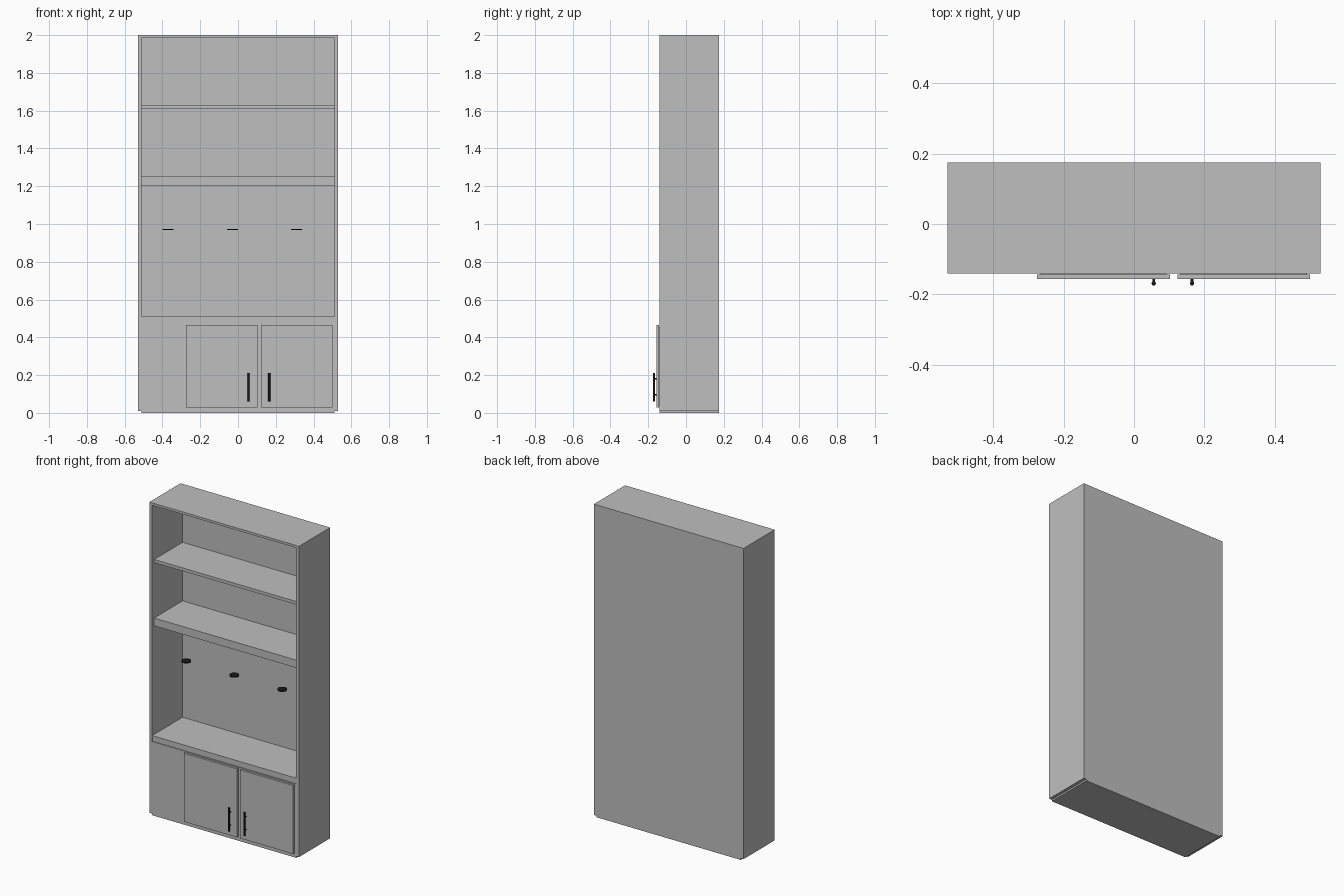
import bpy, math

old = bpy.data.objects.get("Cube")
if old:
    bpy.data.objects.remove(old, do_unlink=True)


def material(name, rgb):
    m = bpy.data.materials.new(name)
    m.use_nodes = True
    m.diffuse_color = (*rgb, 1)
    m.node_tree.nodes["Principled BSDF"].inputs["Base Color"].default_value = (*rgb, 1)
    return m


GREY = material("light_grey", (0.52, 0.52, 0.52))
BLACK = material("black_metal", (0.01, 0.01, 0.01))


def box(name, x, y, z, mat=GREY):
    """Box from (min, max) pairs on each axis."""
    bpy.ops.mesh.primitive_cube_add(size=1, location=[sum(p) / 2 for p in (x, y, z)])
    o = bpy.context.object
    o.name = name
    o.scale = [p[1] - p[0] for p in (x, y, z)]
    bpy.ops.object.transform_apply(location=False, rotation=False, scale=True)
    o.data.materials.append(mat)
    return o


def rod(name, centre, radius, length, along_y=False):
    bpy.ops.mesh.primitive_cylinder_add(
        vertices=24, radius=radius, depth=length, location=centre,
        rotation=(math.pi / 2 if along_y else 0, 0, 0))
    o = bpy.context.object
    o.name = name
    o.data.materials.append(BLACK)
    bpy.ops.object.shade_smooth_by_angle()


FRONT, BACK, OUT, IN = -0.14, 0.175, 0.53, 0.51
DEPTH = (FRONT, BACK)
INSIDE = (FRONT, 0.168)

# Carcass
box("left_side", (IN, OUT), DEPTH, (0.01, 2))
box("right_side", (-OUT, -IN), DEPTH, (0.01, 2))
box("top_panel", (-IN, IN), DEPTH, (1.985, 2))
box("back_panel", (-IN, IN), (0.168, BACK), (0.01, 1.985))
box("plinth", (-IN, IN), DEPTH, (0, 0.01))
box("lower_front_panel", (-IN, IN), (FRONT, FRONT + 0.02), (0.01, 0.472))

# Shelves and counter
box("upper_shelf", (-IN, IN), (-0.12, 0.168), (1.61, 1.63))
box("middle_shelf", (-IN, IN), (-0.12, 0.168), (1.205, 1.255))
box("counter_board", (-IN, IN), (FRONT + 0.004, 0.168), (0.472, 0.504))
box("counter_top", (-IN, IN), INSIDE, (0.504, 0.51))

# Doors, each with a thin backing and a bar handle
for side, x0, x1, hx in (("right", -0.275, 0.102, 0.056), ("left", 0.123, 0.5, 0.165)):
    box(side + "_door", (x0, x1), (-0.156, -0.143), (0.028, 0.466))
    box(side + "_door_backing", (x0 + 0.009, x1 - 0.009), (-0.143, FRONT), (0.037, 0.455))
    rod(side + "_handle_bar", (hx, -0.169, 0.135), 0.006, 0.15)
    for z in (0.095, 0.18):
        rod(side + "_handle_post", (hx, -0.162, z), 0.004, 0.014, True)

# Flat round discs hanging in the open bay
for x in (-0.37, -0.03, 0.31):
    rod("round_disc", (x, 0.005, 0.97), 0.029, 0.006)
